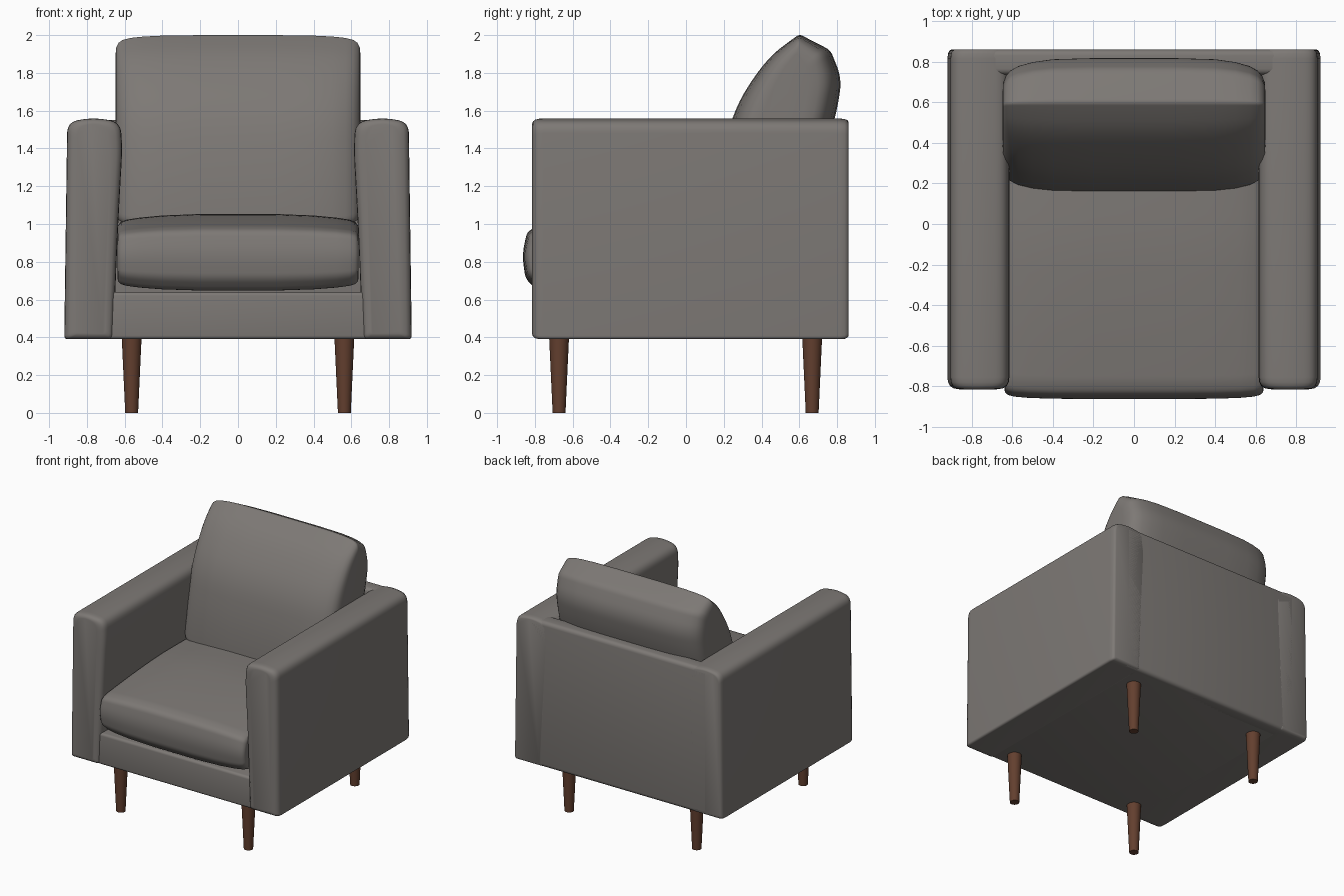
import bpy, bmesh, math
from mathutils import Vector

cube = bpy.data.objects.get("Cube")
if cube:
    bpy.data.objects.remove(cube, do_unlink=True)


def material(name, color):
    m = bpy.data.materials.new(name)
    m.use_nodes = True
    m.diffuse_color = color
    m.node_tree.nodes["Principled BSDF"].inputs["Base Color"].default_value = color
    return m


FABRIC = material("warm grey fabric", (0.205, 0.19, 0.178, 1))
WOOD = material("walnut wood", (0.125, 0.05, 0.028, 1))


def finish(name, bm, mat):
    bmesh.ops.recalc_face_normals(bm, faces=bm.faces)
    mesh = bpy.data.meshes.new(name)
    bm.to_mesh(mesh)
    bm.free()
    mesh.materials.append(mat)
    obj = bpy.data.objects.new(name, mesh)
    bpy.context.collection.objects.link(obj)
    bpy.ops.object.select_all(action="DESELECT")
    obj.select_set(True)
    bpy.context.view_layer.objects.active = obj
    bpy.ops.object.shade_smooth_by_angle(angle=math.radians(40))
    return obj


def rounded(corners, steps=6):
    """Closed outline from (u, v, radius) corners, each eased by a curve."""
    out = []
    for i, (u, v, r) in enumerate(corners):
        p = Vector((u, v))
        ends = []
        for q in (corners[i - 1], corners[(i + 1) % len(corners)]):
            d = Vector(q[:2]) - p
            ends.append(p + d.normalized() * min(r, d.length * 0.48))
        for k in range(steps + 1):
            t = k / steps
            out.append(ends[0] * (1 - t) ** 2 + p * 2 * t * (1 - t) + ends[1] * t * t)
    return out


def loft(name, outline, stations, centre, place, lean=0):
    """Skin an outline through (position, u scale, v scale) stations."""
    bm = bmesh.new()
    cu, cv = centre
    rings = []
    for w, su, sv in stations:
        ring = []
        for u, v in outline:
            v2 = cv + (v - cv) * sv
            u2 = cu + lean * (v2 - cv) + su * (u - cu - lean * (v - cv))
            ring.append(bm.verts.new(place(u2, v2, w)))
        rings.append(ring)
    n = len(outline)
    for a, b in zip(rings, rings[1:]):
        for i in range(n):
            j = (i + 1) % n
            bm.faces.new((a[i], a[j], b[j], b[i]))
    bm.faces.new(rings[0])
    bm.faces.new(rings[-1])
    return finish(name, bm, FABRIC)


def mirrored(half):
    return [(-w, a, b) for w, a, b in reversed(half)] + half


def box(name, low, high, bevel):
    bm = bmesh.new()
    bmesh.ops.create_cube(bm, size=1)
    for v in bm.verts:
        v.co = [(l + h) / 2 + c * (h - l) for l, h, c in zip(low, high, v.co)]
    bmesh.ops.bevel(bm, geom=bm.edges[:], offset=bevel, segments=4,
                    profile=0.5, affect="EDGES")
    return finish(name, bm, FABRIC)


# Frame: front rail and underside, back panel
box("base_frame", (-0.69, -0.797, 0.39), (0.69, 0.84, 0.64), 0.02)
box("back_panel", (-0.8, 0.735, 0.39), (0.8, 0.86, 1.55), 0.03)

# Padded arms with softly domed tops
arm_outline = rounded([
    (0.92, 0.39, 0.02), (0.904, 1.54, 0.06), (0.765, 1.564, 0.1),
    (0.622, 1.54, 0.06), (0.612, 1.4, 0.08), (0.635, 1.0, 0.2), (0.66, 0.39, 0.02)])
arm_stations = [
    (-0.815, 0.6, 0.95), (-0.81, 0.8, 0.975), (-0.798, 0.92, 0.99), (-0.78, 0.98, 0.998),
    (-0.755, 1, 1), (0.815, 1, 1), (0.84, 0.98, 0.996), (0.855, 0.93, 0.985), (0.86, 0.86, 0.97)]
for side, label in ((1, "left"), (-1, "right")):
    loft(label + "_arm", arm_outline, arm_stations, (0.77, 0.97),
         lambda u, v, w, s=side: (s * u, w, v))

# Seat cushion, crowned in the middle
seat_outline = rounded([
    (-0.79, 0.645, 0.03), (-0.85, 0.71, 0.03), (-0.868, 0.84, 0.08), (-0.84, 0.965, 0.03),
    (-0.78, 0.99, 0.03), (-0.45, 1.03, 0.15), (-0.1, 1.058, 0.15),
    (0.7, 1.05, 0.03), (0.7, 0.645, 0.03)])
seat_half = [
    (0, 1, 1), (0.2, 1, 0.985), (0.4, 0.998, 0.95), (0.52, 0.993, 0.9), (0.59, 0.985, 0.85),
    (0.62, 0.975, 0.8), (0.635, 0.96, 0.72), (0.638, 0.945, 0.62)]
loft("seat_cushion", seat_outline, mirrored(seat_half[1:]), (-0.08, 0.83),
     lambda u, v, w: (w, u, v))

# Back cushion, a plump leaning pillow
pillow_outline = rounded([
    (0.155, 0.98, 0.05), (0.185, 1.3, 0.14), (0.25, 1.61, 0.16), (0.43, 1.88, 0.14),
    (0.6, 2.005, 0.02), (0.765, 1.92, 0.03), (0.825, 1.77, 0.07), (0.8, 1.6, 0.09),
    (0.68, 1.2, 0.15), (0.58, 0.98, 0.04)])
pillow_half = [
    (0.2, 1, 1), (0.4, 0.98, 0.995), (0.5, 0.93, 0.985), (0.57, 0.86, 0.97),
    (0.61, 0.78, 0.95), (0.632, 0.69, 0.92), (0.645, 0.58, 0.87), (0.648, 0.4, 0.8)]
loft("back_cushion", pillow_outline, mirrored(pillow_half), (0.49, 1.5),
     lambda u, v, w: (w, u, v), lean=0.24)

# Tapered round legs
for side, label in ((1, "left"), (-1, "right")):
    for y, end in ((-0.672, "front"), (0.668, "back")):
        bm = bmesh.new()
        bmesh.ops.create_cone(bm, cap_ends=True, segments=28, radius1=0.034,
                              radius2=0.053, depth=0.41)
        bmesh.ops.translate(bm, verts=bm.verts, vec=(side * 0.563, y, 0.205))
        finish(end + "_" + label + "_leg", bm, WOOD)
